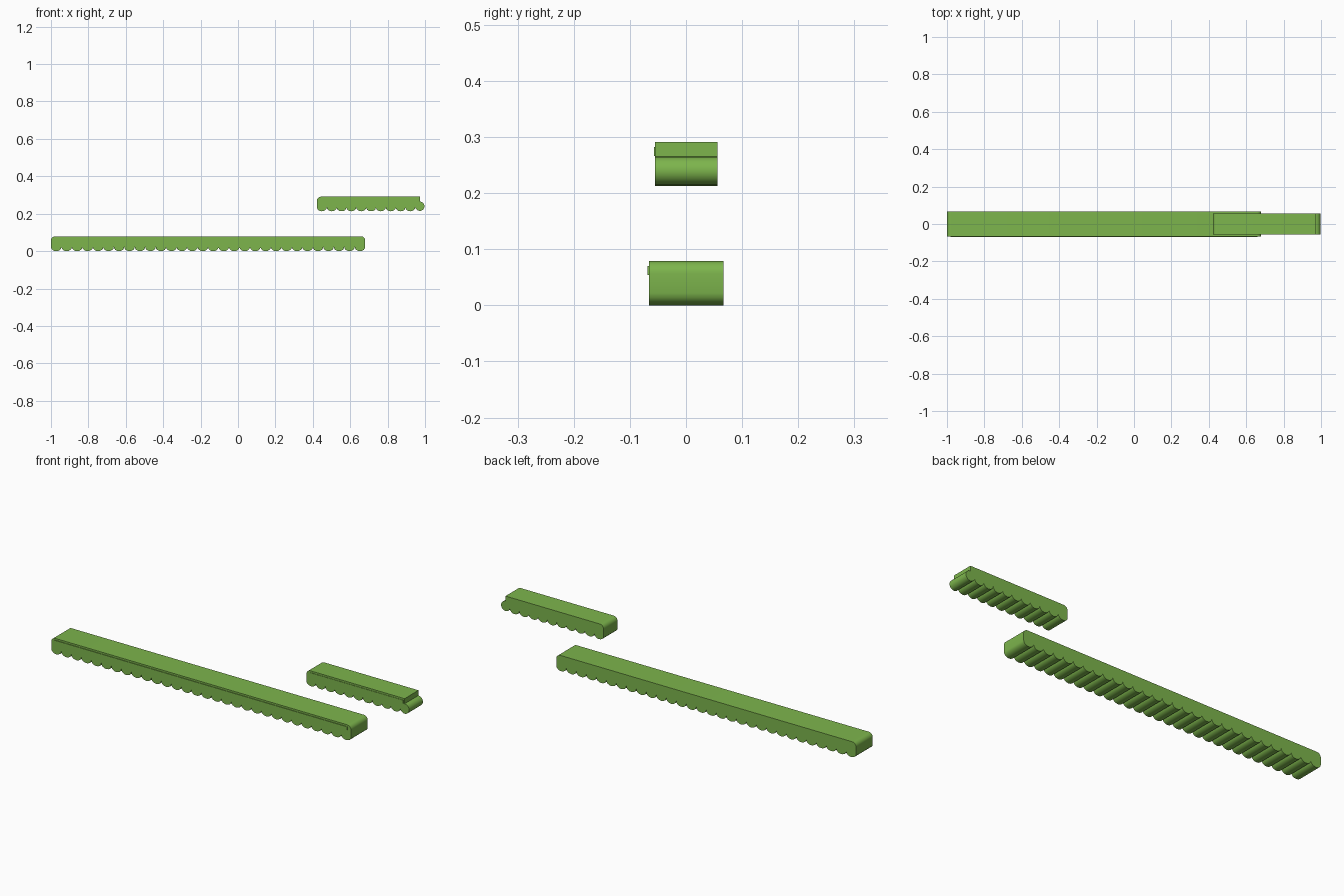
import bpy
import math

cube = bpy.data.objects.get("Cube")
if cube:
    bpy.data.objects.remove(cube, do_unlink=True)

green = bpy.data.materials.new("leaf green")
green.use_nodes = True
colour = (0.205, 0.462, 0.073, 1)
green.diffuse_color = colour
green.node_tree.nodes["Principled BSDF"].inputs["Base Color"].default_value = colour


def arc(cx, cz, rx, rz, start, end, steps=8):
    """Points along an elliptical arc, angles in degrees."""
    return [(cx + rx * math.cos(a), cz + rz * math.sin(a))
            for a in (math.radians(start + (end - start) * i / steps)
                      for i in range(steps + 1))]


def scallops(x0, x1, z, count, depth):
    """Row of rounded lobes hanging below z, running from x0 to x1."""
    pitch = (x1 - x0) / count
    points = []
    for i in range(count):
        lobe = arc(x0 + pitch * (i + 0.5), z, pitch / 2, depth, 180, 360)
        points += lobe if i == 0 else lobe[1:]
    return points


def extrude(name, profile, y0, y1):
    """Solid made from an x-z outline running anticlockwise from the front."""
    n = len(profile)
    verts = [(x, y, z) for y in (y0, y1) for x, z in profile]
    faces = [tuple(range(n)), tuple(reversed(range(n, 2 * n)))]
    faces += [(i, i + n, (i + 1) % n + n, (i + 1) % n) for i in range(n)]
    mesh = bpy.data.meshes.new(name)
    mesh.from_pydata(verts, [], faces)
    mesh.materials.append(green)
    obj = bpy.data.objects.new(name, mesh)
    bpy.context.collection.objects.link(obj)
    bpy.ops.object.select_all(action="DESELECT")
    obj.select_set(True)
    bpy.context.view_layer.objects.active = obj
    bpy.ops.object.shade_smooth_by_angle(angle=math.radians(35))
    return obj


def rail(name, x0, x1, z0, z1, y0, y1):
    """Thin raised strip on the front face."""
    extrude(name, [(x0, z0), (x1, z0), (x1, z1), (x0, z1)], y0, y1)


# Long lower strip: scalloped underside, rounded top corners
r = 0.022
long_profile = (scallops(-1, 0.68, 0.022, 30, 0.022)
                + arc(0.68 - r, 0.079 - r, r, r, 0, 90)
                + arc(-1 + r, 0.079 - r, r, r, 90, 180))
extrude("long_strip", long_profile, -0.066, 0.067)
rail("long_strip_rail", -0.98, 0.66, 0.054, 0.07, -0.069, -0.06)

# Short upper strip: rounded left corner, stepped end with a round nose
short_profile = (scallops(0.422, 0.948, 0.234, 10, 0.021)
                 + arc(0.972, 0.24, 0.025, 0.025, 200, 450, 16)
                 + [(0.972, 0.291)]
                 + arc(0.422 + r, 0.291 - r, r, r, 90, 180))
extrude("short_strip", short_profile, -0.055, 0.056)
rail("short_strip_rail", 0.442, 0.965, 0.266, 0.282, -0.057, -0.05)
